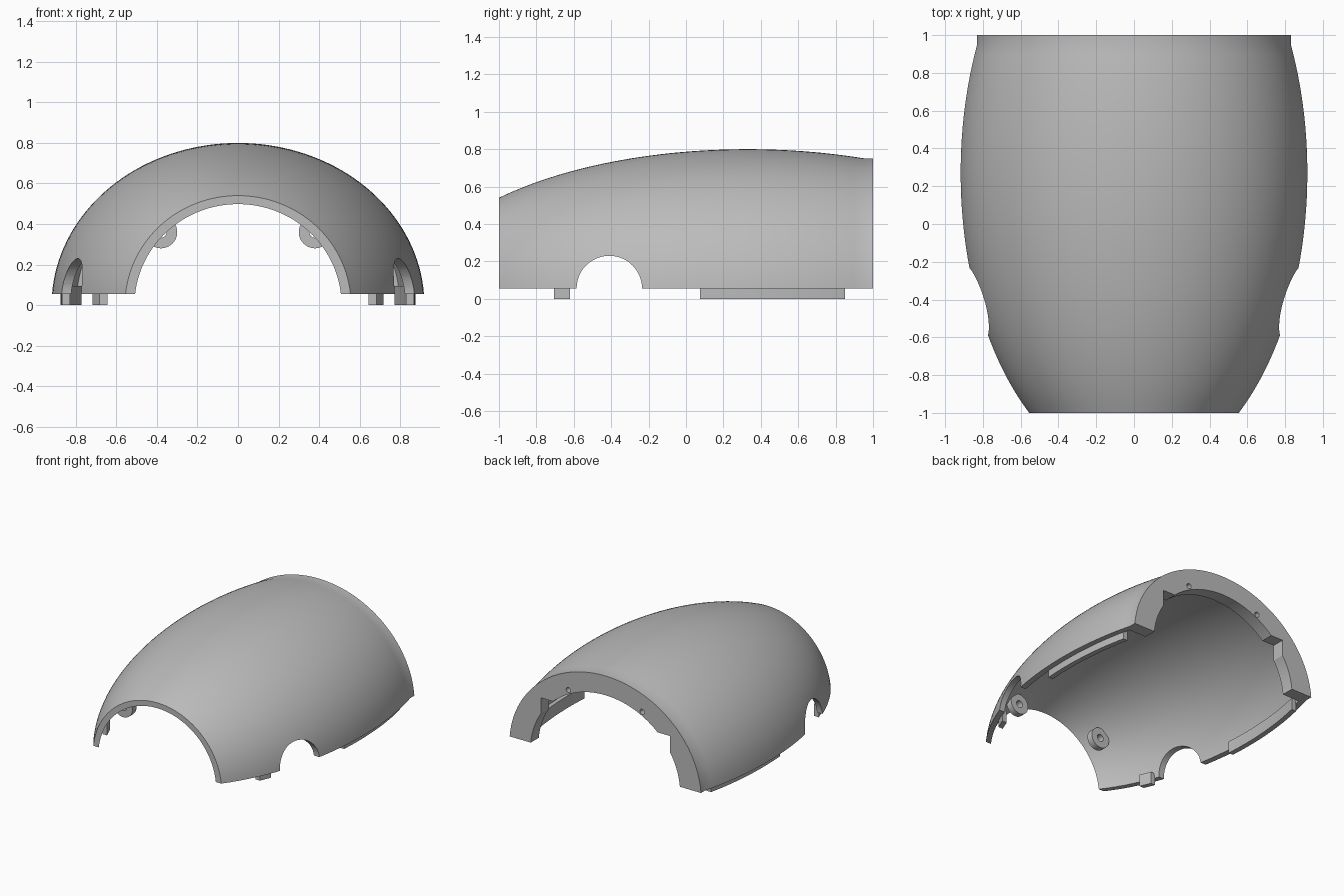
import bpy, bmesh
from math import sqrt, asin, pi, cos, sin, radians
from mathutils import Matrix

BASE = 0.055          # height of the lower rim
SEG = 72              # divisions around the arch

cube = bpy.data.objects.get("Cube")
if cube:
    bpy.data.objects.remove(cube, do_unlink=True)

grey = bpy.data.materials.new("plain grey")
grey.use_nodes = True
colour = (0.5, 0.5, 0.5, 1)
grey.diffuse_color = colour
grey.node_tree.nodes["Principled BSDF"].inputs["Base Color"].default_value = colour


def outer(y):
    """Half width and height of the shell's elliptical section."""
    y = min(y, 0.95)
    return (0.92 * sqrt(1 - ((y - 0.27) / 1.597) ** 2),
            0.80 * sqrt(1 - ((y - 0.33) / 1.803) ** 2))


def inner(y):
    a, b = outer(y)
    return a - 0.047, b - 0.042


def finish(name, bm):
    bmesh.ops.recalc_face_normals(bm, faces=bm.faces)
    mesh = bpy.data.meshes.new(name)
    bm.to_mesh(mesh)
    bm.free()
    obj = bpy.data.objects.new(name, mesh)
    bpy.context.collection.objects.link(obj)
    mesh.materials.append(grey)
    return obj


def activate(obj):
    bpy.ops.object.select_all(action='DESELECT')
    obj.select_set(True)
    bpy.context.view_layer.objects.active = obj


def smooth(obj):
    activate(obj)
    bpy.ops.object.shade_smooth_by_angle(angle=radians(30))


def loft(name, rings):
    """Closed loop of rings, capped at both ends."""
    bm = bmesh.new()
    rows = [[bm.verts.new(p) for p in ring] for ring in rings]
    for r, s in zip(rows, rows[1:] + rows[:1]):
        for i in range(len(r) - 1):
            bm.faces.new((r[i], r[i + 1], s[i + 1], s[i]))
    bm.faces.new([r[0] for r in rows])
    bm.faces.new([r[-1] for r in rows])
    return finish(name, bm)


def arch(y, size):
    a, b = size
    start = asin(BASE / b)
    pts = []
    for i in range(SEG + 1):
        t = start + (pi - 2 * start) * i / SEG
        pts.append((a * cos(t), y, b * sin(t)))
    return pts


def cylinder(name, centre, radius, depth, axis):
    bm = bmesh.new()
    turn = Matrix.Rotation(pi / 2, 4, 'Y' if axis == 'X' else 'X')
    bmesh.ops.create_cone(bm, cap_ends=True, segments=48, radius1=radius, radius2=radius,
                          depth=depth, matrix=Matrix.Translation(centre) @ turn)
    return finish(name, bm)


def box(name, centre, size):
    bm = bmesh.new()
    bmesh.ops.create_cube(bm, size=1, matrix=Matrix.Translation(centre) @ Matrix.Diagonal((*size, 1)))
    return finish(name, bm)


def cut(obj, cutter):
    mod = obj.modifiers.new("cut", 'BOOLEAN')
    mod.operation = 'DIFFERENCE'
    mod.solver = 'EXACT'
    mod.object = cutter
    activate(obj)
    bpy.ops.object.modifier_apply(modifier=mod.name)
    bpy.data.objects.remove(cutter, do_unlink=True)


# Domed shell with a thick flange around the back opening
steps = [-1 + 1.95 * i / 36 for i in range(37)]
flange_y, flange = 0.9, (0.65, 0.60)
rings = [arch(y, outer(y)) for y in steps + [1]]
rings += [arch(1, flange), arch(flange_y, flange)]
rings += [arch(y, inner(y)) for y in [flange_y] + [y for y in reversed(steps) if y < flange_y - 0.01]]
shell = loft("shell", rings)

# Side arches, flange notch and screw holes
cut(shell, cylinder("arch_cutter", (0, -0.41, BASE), 0.175, 3, 'X'))
cut(shell, box("notch_cutter", (0, 0.96, 0.2), (1.12, 0.16, 0.46)))
for side in (-1, 1):
    cut(shell, cylinder("hole_cutter", (side * 0.32, 0.95, 0.555), 0.02, 0.2, 'Y'))
smooth(shell)


def rim_strip(name, side, y0, y1, thick, count):
    """Locating strip that follows the inside of the lower rim."""
    rows = []
    for z, inset in ((0, thick), (0, 0), (BASE + 0.04, 0), (BASE + 0.04, thick)):
        row = []
        for i in range(count + 1):
            y = y0 + (y1 - y0) * i / count
            row.append((side * (inner(y)[0] + 0.002 - inset), y, z))
        rows.append(row)
    smooth(loft(name, rows))


for side, label in ((1, "left"), (-1, "right")):
    # Locating strips and tabs under the rim
    rim_strip(label + "_long_strip", side, 0.075, 0.85, 0.04, 16)
    rim_strip(label + "_front_tab", side, -0.705, -0.62, 0.04, 2)
    # Round screw boss inside the front
    boss = cylinder(label + "_screw_boss", (side * 0.38, -0.855, 0.36), 0.08, 0.05, 'Y')
    cut(boss, cylinder("boss_cutter", (side * 0.38, -0.855, 0.36), 0.028, 0.2, 'Y'))
    smooth(boss)
